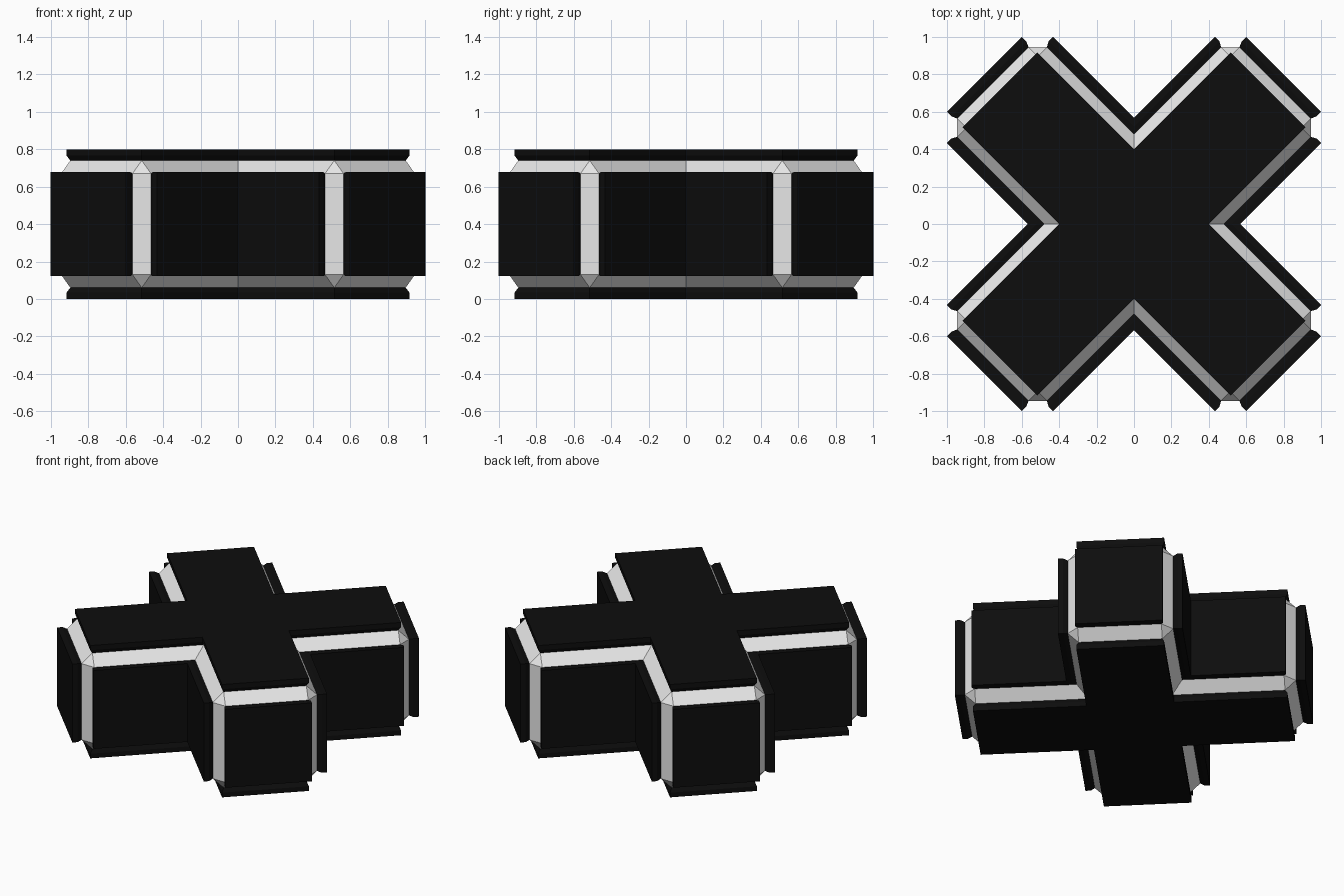
import bpy, bmesh, math
from mathutils import Matrix, Vector

if "Cube" in bpy.data.objects:
    bpy.data.objects.remove(bpy.data.objects["Cube"])


def material(name, value):
    m = bpy.data.materials.new(name)
    m.diffuse_color = (value, value, value, 1)
    m.use_nodes = True
    m.node_tree.nodes["Principled BSDF"].inputs["Base Color"].default_value = m.diffuse_color
    return m


LIGHT = material("light grey", 0.8)
BLACK = material("black", 0.004)

MID = 0.40    # height of the centre plane
CORE = 0.34   # core half thickness
TIP = 1.068   # core arm length
CH = 0.07     # core chamfer
OUT = 0.40    # panel outer face, half thickness
OUT_TIP = 1.131


def turn(k):
    return Matrix.Translation((0, 0, MID)) @ Matrix.Rotation(math.radians(45 + 90 * k), 4, 'Z')


def loft(name, rings, caps, mat, k=0):
    """Skin closed rings together; caps lists the index loops closing both ends."""
    bm = bmesh.new()
    vs = [[bm.verts.new(turn(k) @ Vector(p)) for p in r] for r in rings]
    n = len(rings[0])
    for a, b in zip(vs, vs[1:]):
        for i in range(n):
            j = (i + 1) % n
            bm.faces.new((a[i], a[j], b[j], b[i]))
    for c in caps:
        bm.faces.new([vs[0][i] for i in c])
        bm.faces.new([vs[-1][i] for i in c])
    bmesh.ops.remove_doubles(bm, verts=bm.verts, dist=1e-4)
    bmesh.ops.recalc_face_normals(bm, faces=bm.faces)
    me = bpy.data.meshes.new(name)
    bm.to_mesh(me)
    bm.free()
    me.materials.append(mat)
    ob = bpy.data.objects.new(name, me)
    bpy.context.collection.objects.link(ob)


def cross_ring(quadrant, z):
    """Repeat one quadrant of the outline four times around."""
    ring = []
    for _ in range(4):
        ring += [(x, y, z) for x, y in quadrant]
        quadrant = [(-y, x) for x, y in quadrant]
    return ring


# chamfered cross-shaped core
w, t = CORE - CH, TIP - CH
flat = [(t, w), (t, w), (w, w), (w, t), (w, t)]
wall = [(TIP, w), (t, CORE), (CORE, CORE), (CORE, t), (w, TIP)]
loft("core", [cross_ring(flat, -CORE), cross_ring(wall, -w),
              cross_ring(wall, w), cross_ring(flat, CORE)],
     [range(20)], LIGHT)

# panel layers: (depth fraction, half width, arm reach)
LAYERS = [(0, w, t), (0.45, 0.283, 1.014), (1, 0.283, 1.014)]

# top and bottom cross panels
for name, s in (("top_panel", 1), ("bottom_panel", -1)):
    loft(name, [cross_ring([(r, h), (h, h), (h, r)], s * (CORE + f * (OUT - CORE)))
                for f, h, r in LAYERS], [range(12)], BLACK)

for k in range(4):
    # square panel on the arm end
    rings = []
    for f, h, r in LAYERS:
        x = TIP + f * (OUT_TIP - TIP)
        z = h - 0.005 * (f > 0)
        rings.append([(x, -h, -z), (x, h, -z), (x, h, z), (x, -h, z)])
    loft("arm_end_panel", rings, [range(4)], BLACK, k)
    # folded panel lining the inner corner between two arms
    rings = []
    for f, h, r in LAYERS:
        o = CORE + f * (0.402 - CORE)
        z = h - 0.005 * (f > 0)
        rings.append([(r, o, -z), (o, o, -z), (o, r, -z),
                      (o, r, z), (o, o, z), (r, o, z)])
    loft("inner_corner_panel", rings, [(0, 1, 4, 5), (1, 2, 3, 4)], BLACK, k)
